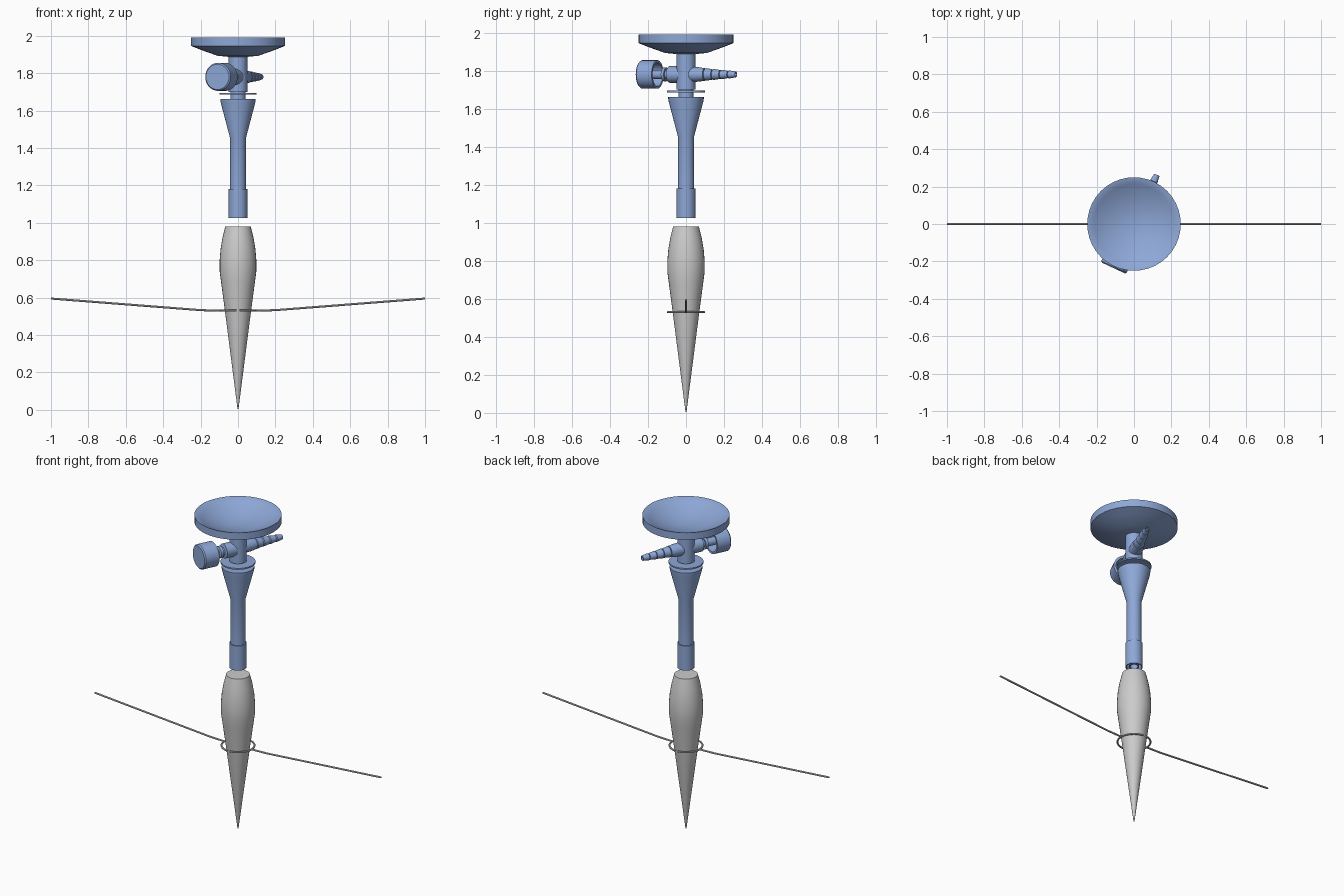
import bpy, bmesh
from math import sin, cos, pi, radians
from mathutils import Vector, Matrix

if "Cube" in bpy.data.objects:
    bpy.data.objects.remove(bpy.data.objects["Cube"])

blue = bpy.data.materials.new("blue")
blue.diffuse_color = (0.27, 0.39, 0.68, 1)
blue.use_nodes = True
blue.node_tree.nodes["Principled BSDF"].inputs["Base Color"].default_value = blue.diffuse_color


def finish(obj, mat=None, angle=30):
    if mat:
        obj.data.materials.append(mat)
    bpy.ops.object.select_all(action='DESELECT')
    bpy.context.view_layer.objects.active = obj
    obj.select_set(True)
    bpy.ops.object.shade_smooth_by_angle(angle=radians(angle))
    return obj


def lathe(name, profile, mat=None, n=32, matrix=None):
    """Revolve an (r, z) profile whose first and last points lie on the axis."""
    bm = bmesh.new()
    rings = []
    for r, z in profile:
        if r == 0:
            rings.append([bm.verts.new((0, 0, z))] * n)
        else:
            rings.append([bm.verts.new((r * cos(2 * pi * i / n), r * sin(2 * pi * i / n), z))
                          for i in range(n)])
    for a, b in zip(rings, rings[1:]):
        for i in range(n):
            j = (i + 1) % n
            quad = list(dict.fromkeys([a[i], a[j], b[j], b[i]]))
            bm.faces.new(quad)
    bmesh.ops.recalc_face_normals(bm, faces=bm.faces)
    if matrix:
        bm.transform(matrix)
    me = bpy.data.meshes.new(name)
    bm.to_mesh(me)
    bm.free()
    obj = bpy.data.objects.new(name, me)
    bpy.context.collection.objects.link(obj)
    return finish(obj, mat)


def wire(name, paths, radius):
    """Round wire along one or more point paths, converted to mesh."""
    cu = bpy.data.curves.new(name, 'CURVE')
    cu.dimensions = '3D'
    cu.bevel_depth = radius
    cu.bevel_resolution = 2
    cu.use_fill_caps = True
    for pts in paths:
        sp = cu.splines.new('POLY')
        sp.points.add(len(pts) - 1)
        for p, co in zip(sp.points, pts):
            p.co = (*co, 1)
    obj = bpy.data.objects.new(name, cu)
    bpy.context.collection.objects.link(obj)
    bpy.ops.object.select_all(action='DESELECT')
    bpy.context.view_layer.objects.active = obj
    obj.select_set(True)
    bpy.ops.object.convert(target='MESH')
    return finish(bpy.context.object, angle=40)


# concave dish with its thin wall
bowl = [(0.245 * k / 8, 1.915 + 0.075 * (k / 8) ** 2) for k in range(9)]
lathe("dish", bowl + [(0.25, 1.99), (0.25, 1.945), (0.20, 1.925), (0.11, 1.893),
                      (0.05, 1.887), (0, 1.887)], blue, n=40)

# valve stem, thin flange and narrow neck
lathe("stem", [(0, 1.90), (0.05, 1.90), (0.05, 1.70), (0, 1.70)], blue)
lathe("flange", [(0, 1.695), (0.10, 1.695), (0.10, 1.686), (0, 1.686)], blue)
lathe("neck", [(0, 1.71), (0.04, 1.71), (0.04, 1.65), (0, 1.65)], blue)

# funnel running down into the tube and its wider sleeve, hollow at the bottom
lathe("funnel_tube", [(0, 1.662), (0.094, 1.662), (0.093, 1.645), (0.043, 1.455),
                      (0.043, 1.18), (0.05, 1.18), (0.05, 1.025), (0.043, 1.025),
                      (0.043, 1.12), (0, 1.12)], blue)
lathe("inner_nozzle", [(0, 1.14), (0.03, 1.14), (0.03, 1.03), (0.022, 1.03),
                       (0.022, 1.10), (0, 1.10)], blue)

# side valve: barb points to back right, knob to front left
axis = Vector((0.42, 0.9, 0)).normalized()


def along(direction):
    return Matrix.Translation((0, 0, 1.78)) @ direction.to_track_quat('Z', 'Y').to_matrix().to_4x4()


barb = [(0, 0.0), (0.04, 0.0), (0.038, 0.075), (0.033, 0.11)]
for k in range(4):
    z, r = 0.11 + 0.045 * k, 0.033 - 0.004 * k
    barb += [(r - 0.006, z), (r, z + 0.006), (r - 0.006, z + 0.045)]
barb += [(0.010, 0.29), (0.010, 0.27), (0, 0.27)]
lathe("hose_barb", barb, blue, n=24, matrix=along(axis))
lathe("valve_spindle", [(0, 0), (0.044, 0), (0.044, 0.095), (0.025, 0.10), (0.025, 0.113),
                        (0.036, 0.113), (0.036, 0.13), (0.024, 0.135), (0.024, 0.25),
                        (0, 0.25)], blue, n=24, matrix=along(-axis))
lathe("knob", [(0, 0.26), (0.068, 0.26), (0.075, 0.253), (0.075, 0.165), (0.062, 0.165),
               (0.062, 0.235), (0, 0.235)], blue, matrix=along(-axis))

# pointed bulb
lathe("pointed_bulb", [(0, 0.98), (0.068, 0.98), (0.083, 0.92), (0.093, 0.86), (0.098, 0.80),
                       (0.098, 0.74), (0.09, 0.68), (0.07, 0.53), (0.004, 0.015), (0, 0)])

# ring halves with their long outward wires
for side, label in ((-1, "left"), (1, "right")):
    arc = [radians(-85 + 170 * i / 20) for i in range(21)]
    half = [(side * 0.095 * cos(a), 0.095 * sin(a), 0.53) for a in arc]
    arm = [(side * 0.09, 0, 0.53), (side * 0.20, 0, 0.533), (side * 1.0, 0, 0.595)]
    wire(label + "_wire", [half, arm], 0.0055)
